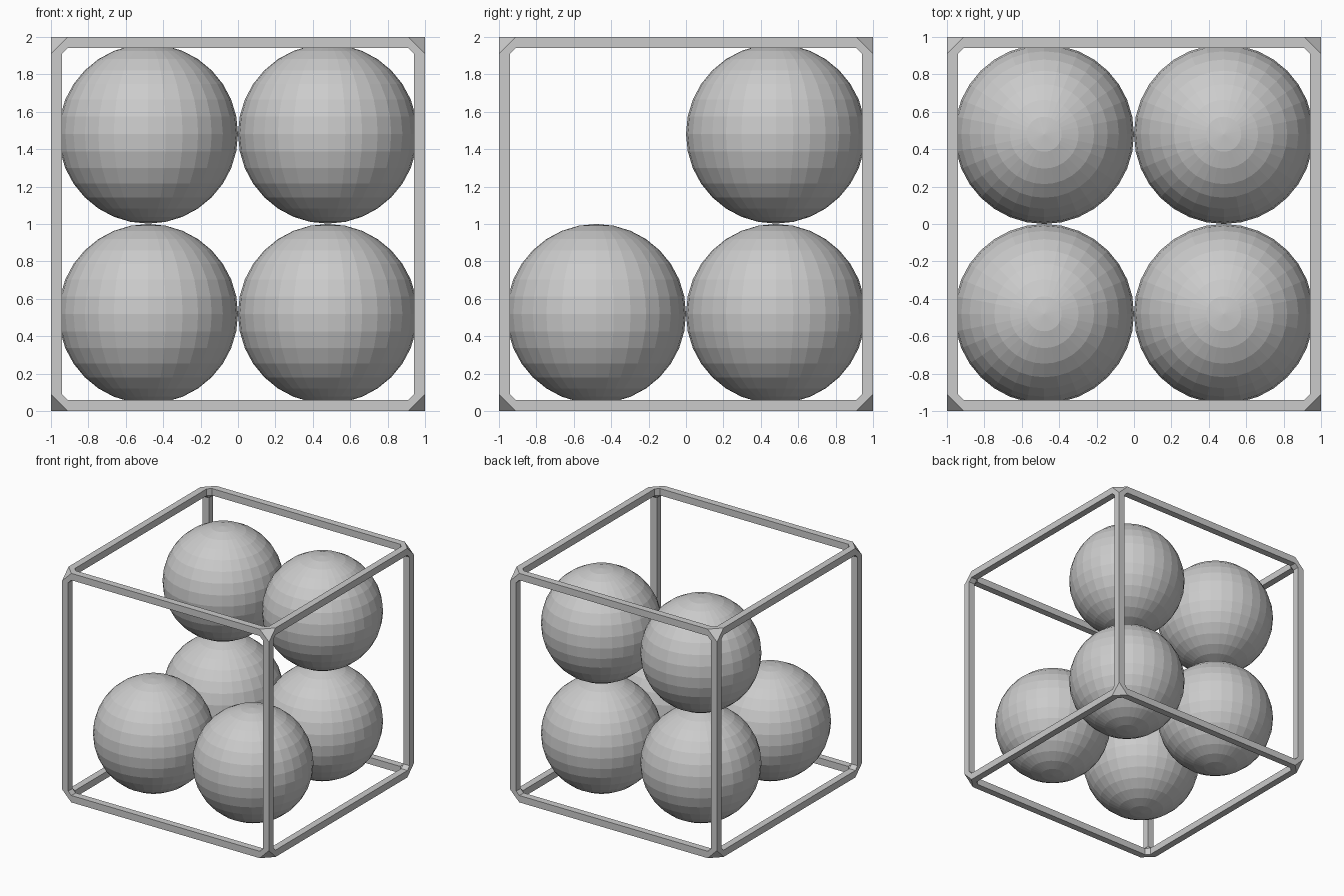
import bpy
import bmesh
from itertools import product
from mathutils import Vector

if "Cube" in bpy.data.objects:
    bpy.data.objects.remove(bpy.data.objects["Cube"])

OUT, INN, END = 1.0, 0.94, 0.91    # frame outside, inside, and bar end
RADIUS, SPREAD = 0.48, 0.48        # spheres
LOW, HIGH = 0.52, 1.482            # sphere centre heights

grey = bpy.data.materials.new("plain grey")
grey.use_nodes = True
grey.diffuse_color = (0.6, 0.6, 0.6, 1)
grey.node_tree.nodes["Principled BSDF"].inputs["Base Color"].default_value = grey.diffuse_color


def add_object(name, bm, location):
    mesh = bpy.data.meshes.new(name)
    bm.to_mesh(mesh)
    bm.free()
    mesh.materials.append(grey)
    obj = bpy.data.objects.new(name, mesh)
    obj.location = location
    bpy.context.collection.objects.link(obj)


def hull(bm, points):
    verts = [bm.verts.new(p) for p in points]
    bmesh.ops.convex_hull(bm, input=verts)


def bar_end(axis, signs):
    """Square end of the bar along an axis, near the corner given by signs."""
    points = []
    for a, b in product((INN, OUT), repeat=2):
        p = [a, b]
        p.insert(axis, END)
        points.append(Vector([c * s for c, s in zip(p, signs)]))
    return points


def is_cap(face):
    """True for a face lying flat in one of the planes where bars end."""
    return any(all(abs(v.co[i] - s * END) < 1e-4 for v in face.verts)
               for i in range(3) for s in (-1, 1))


# Open cube frame: square bars joined by chamfered corner blocks
bm = bmesh.new()
for signs in product((-1, 1), repeat=3):
    ends = [bar_end(axis, signs) for axis in range(3)]
    hull(bm, [p for end in ends for p in end])
    for axis in range(3):
        if signs[axis] > 0:
            far = list(signs)
            far[axis] = -1
            hull(bm, ends[axis] + bar_end(axis, far))

# Remove the hidden caps where bars meet corners, then weld
bmesh.ops.delete(bm, geom=[f for f in bm.faces if is_cap(f)], context='FACES')
bmesh.ops.remove_doubles(bm, verts=bm.verts[:], dist=1e-4)
bmesh.ops.dissolve_limit(bm, angle_limit=0.01, verts=bm.verts[:], edges=bm.edges[:])
bmesh.ops.recalc_face_normals(bm, faces=bm.faces[:])
add_object("cube_frame", bm, (0, 0, 1))

# Faceted spheres: four below, two above at the back
spots = {
    "lower_front_right": (-1, -1, LOW), "lower_front_left": (1, -1, LOW),
    "lower_back_right": (-1, 1, LOW), "lower_back_left": (1, 1, LOW),
    "upper_back_right": (-1, 1, HIGH), "upper_back_left": (1, 1, HIGH),
}
for name, (sx, sy, z) in spots.items():
    bm = bmesh.new()
    bmesh.ops.create_uvsphere(bm, u_segments=32, v_segments=16, radius=RADIUS)
    add_object(name + "_sphere", bm, (sx * SPREAD, sy * SPREAD, z))
